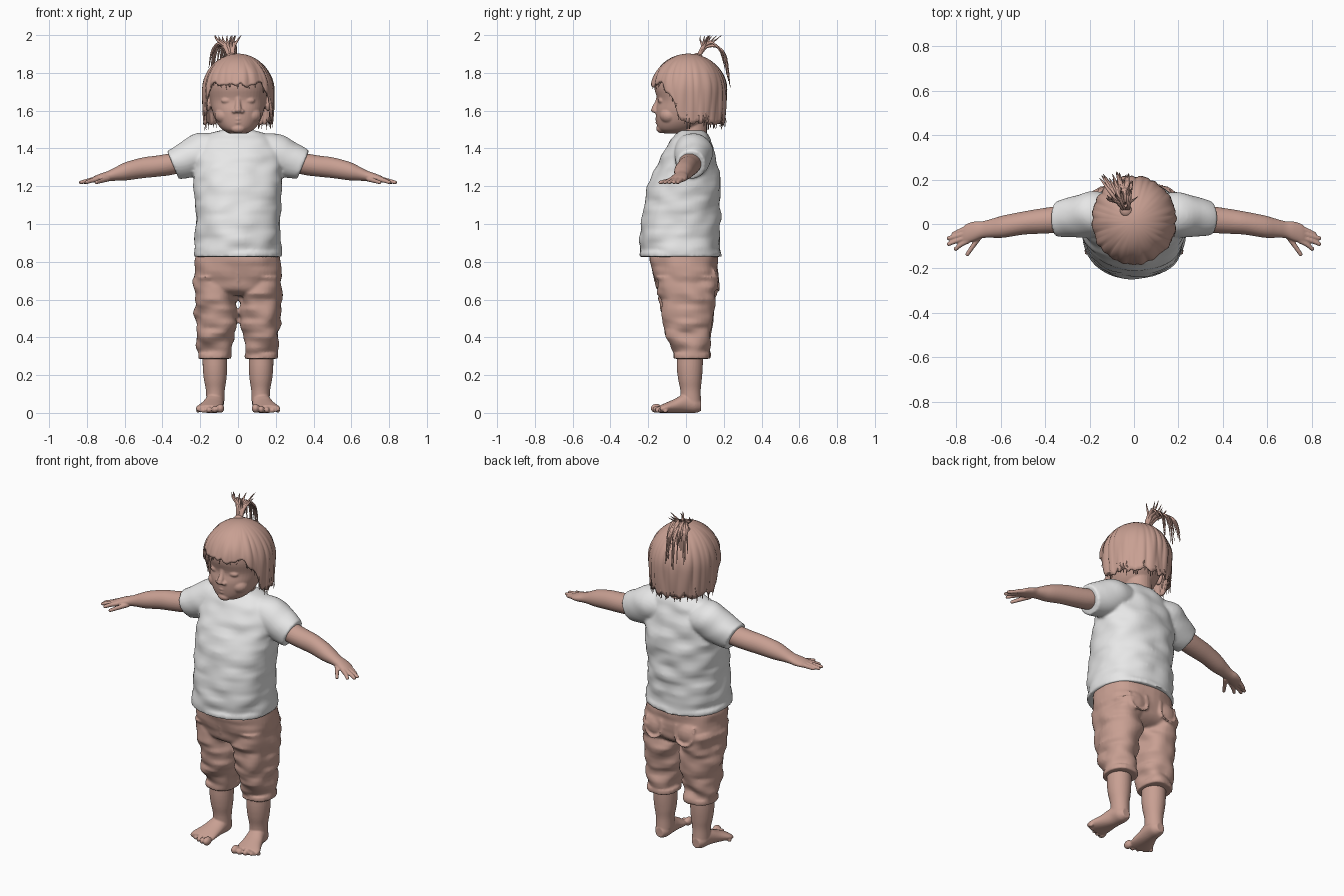
import bpy, bmesh, math, random
from mathutils import Vector, noise

random.seed(4)
X, Y, Z = Vector((1, 0, 0)), Vector((0, 1, 0)), Vector((0, 0, 1))
cube = bpy.data.objects.get("Cube")
if cube:
    bpy.data.objects.remove(cube)


def material(name, colour):
    m = bpy.data.materials.new(name)
    m.use_nodes = True
    m.diffuse_color = (*colour, 1)
    m.node_tree.nodes["Principled BSDF"].inputs["Base Color"].default_value = (*colour, 1)
    return m


pink = material("warm pink", (.58, .35, .29))
white = material("soft white", (.8, .8, .8))


def spline(pts, steps):
    """Smooth curve through points of any dimension."""
    out = []
    for i in range(len(pts) - 1):
        a, b, c, d = (pts[max(i - 1, 0)], pts[i], pts[i + 1], pts[min(i + 2, len(pts) - 1)])
        for k in range(steps):
            t = k / steps
            out.append([q + t / 2 * (r - p + t * (2 * p - 5 * q + 4 * r - s + t * (3 * (q - r) + s - p)))
                        for p, q, r, s in zip(a, b, c, d)])
    return out + [list(pts[-1])]


def tube(bm, pts, side, axis=None, n=28, steps=4, fold=0, power=2, lean=0):
    """Loft of ellipses (x, y, z, radius along side, other radius)."""
    pts = spline(pts, steps)
    rings = []
    for i, p in enumerate(pts):
        c = Vector(p[:3])
        t = axis or (Vector(pts[min(i + 1, len(pts) - 1)][:3]) - Vector(pts[max(i - 1, 0)][:3])).normalized()
        u = (side - t * side.dot(t)).normalized()
        v = t.cross(u)
        ring = []
        for k in range(n):
            a = math.tau * k / n
            co, si = math.cos(a), math.sin(a)
            q = (u * math.copysign(abs(co) ** (2 / power), co) * p[3]
                 + v * math.copysign(abs(si) ** (2 / power), si) * p[4])
            q += q.normalized() * fold * noise.noise((c + q) * 9 + Z * c.z * 9)
            q += t * lean * q.z
            ring.append(bm.verts.new(c + q))
        rings.append(ring)
    for r, s in zip(rings, rings[1:]):
        for k in range(n):
            bm.faces.new((r[k], r[(k + 1) % n], s[(k + 1) % n], s[k]))
    bm.faces.new(rings[0])
    bm.faces.new(rings[-1])


def ball(bm, centre, size):
    made = bmesh.ops.create_uvsphere(bm, u_segments=20, v_segments=12, radius=1)["verts"]
    for v in made:
        v.co = Vector(a * b + c for a, b, c in zip(v.co, size, centre))


def finish(name, bm, mat, voxel=0, rounds=3, mirror=False):
    """Make the object; fuse overlapping shapes when a voxel size is given."""
    if mirror:
        for v in bm.verts:
            v.co.x = -v.co.x
    bmesh.ops.recalc_face_normals(bm, faces=bm.faces)
    me = bpy.data.meshes.new(name)
    bm.to_mesh(me)
    bm.free()
    me.materials.append(mat)
    me.polygons.foreach_set("use_smooth", [True] * len(me.polygons))
    ob = bpy.data.objects.new(name, me)
    bpy.context.scene.collection.objects.link(ob)
    if voxel:
        m = ob.modifiers.new("Fuse", "REMESH")
        m.mode, m.voxel_size, m.use_smooth_shade = "VOXEL", voxel, True
        m = ob.modifiers.new("Soften", "SMOOTH")
        m.factor, m.iterations = .5, rounds
    return ob


def flip(p, s):
    return (p[0] * s, *p[1:])


# Shirt: body, sleeves and hem band fused together
bm = bmesh.new()
tube(bm, [(0, -.03, .828, .23, .213), (0, -.03, .9, .228, .213), (0, -.03, 1, .224, .21),
          (0, -.02, 1.1, .226, .2), (0, -.01, 1.2, .232, .19), (0, .005, 1.3, .232, .162),
          (0, .015, 1.38, .222, .132), (0, .025, 1.44, .2, .105), (0, .03, 1.475, .16, .082),
          (0, .025, 1.495, .09, .075)], X, Z, n=64, fold=.014, power=2.25)
tube(bm, [(0, -.03, .826, .234, .216), (0, -.03, .85, .234, .216)], X, Z, n=64, power=2.25)
sleeve = [(.08, .035, 1.4, .085, .08), (.18, .045, 1.382, .103, .094),
          (.27, .035, 1.342, .092, .09), (.345, .025, 1.313, .079, .076)]
for s in (1, -1):
    tube(bm, [flip(p, s) for p in sleeve], Y, X * s, n=40, fold=.008, lean=.42)
finish("shirt", bm, white, .009)

# Trousers: hips, two legs with rolled cuffs, seat and back pockets
bm = bmesh.new()
tube(bm, [(0, -.012, .86, .215, .17), (0, -.01, .8, .226, .175), (0, .002, .7, .23, .168),
          (0, .005, .645, .2, .145), (0, .005, .62, .12, .1)], X, Z, n=48, fold=.012, power=2.4)
leg = [(.118, .003, .72, .112, .155), (.118, .008, .6, .11, .148), (.117, .008, .5, .107, .132),
       (.119, .012, .4, .098, .113), (.122, .028, .33, .086, .096), (.122, .03, .288, .084, .093)]
for s in (1, -1):
    tube(bm, [flip(p, s) for p in leg], X, Z, n=40, fold=.026, power=2.3)
    tube(bm, [(.122 * s, .031, z, .088, .096) for z in (.286, .312)], X, Z, power=2.3)
    ball(bm, (.1 * s, .09, .71), (.095, .085, .09))
    tube(bm, [(x * s, y, z, .006, .006) for x, y, z in
              ((.05, .166, .76), (.05, .172, .68), (.1, .176, .65), (.15, .165, .68), (.16, .15, .76))], Z + X, n=8)
tube(bm, [(0, -.178, .83, .008, .008), (0, -.172, .75, .008, .008), (0, -.15, .65, .006, .006)], X, n=8)
finish("trousers", bm, pink, .008, 2)

# Arms with hands, and lower legs with feet
arm = [(.26, .03, 1.34, .06, .058), (.35, .02, 1.318, .06, .058), (.43, .012, 1.306, .056, .056),
       (.5, .004, 1.298, .052, .055), (.59, -.012, 1.28, .05, .049), (.645, -.02, 1.266, .042, .037),
       (.685, -.026, 1.254, .038, .028), (.72, -.033, 1.246, .044, .024), (.755, -.043, 1.238, .043, .018),
       (.77, -.05, 1.234, .036, .014)]
fingers = [((.745, -.074), (.778, -.092), (.802, -.112)), ((.75, -.058), (.795, -.074), (.833, -.09)),
           ((.755, -.04), (.795, -.053), (.834, -.064)), ((.75, -.02), (.785, -.032), (.812, -.044)),
           ((.69, -.05), (.722, -.095), (.75, -.136))]
shin = [(.122, .022, .36, .064, .068), (.122, .02, .25, .065, .069), (.121, .021, .18, .06, .063),
        (.12, .024, .12, .05, .054), (.12, .026, .06, .048, .054)]
foot = [(.121, .08, .038, .025, .028), (.121, .05, .045, .044, .045), (.125, 0, .052, .05, .052),
        (.138, -.06, .037, .06, .037), (.15, -.11, .026, .072, .026), (.152, -.138, .02, .068, .02)]
for s, tag in ((1, "left"), (-1, "right")):
    bm = bmesh.new()
    tube(bm, arm, Y, X)
    for f in fingers:
        z = 1.238
        tube(bm, [(x, y, z - .009 * i, .014 - .002 * i, .013 - .002 * i)
                  for i, (x, y) in enumerate(f)], Z, n=12)
        ball(bm, (*f[-1], z - .018), (.01, .01, .009))
    finish(tag + "_arm", bm, pink, .0045, 2, s < 0)
    bm = bmesh.new()
    tube(bm, shin, X, Z)
    tube(bm, foot, X, -Y)
    for i in range(5):
        r = .024 - .0025 * i - (.003 if i else 0)
        ball(bm, (.093 + .03 * i, -.157 + .003 * i * i, r), (r * .85, r * 1.25, r))
    finish(tag + "_leg", bm, pink, .005, 2, s < 0)

# Head: skull, neck and facial features fused together
bm = bmesh.new()
tube(bm, [(0, -.06, 1.48, .045, .055), (0, -.05, 1.5, .083, .095), (0, -.03, 1.54, .115, .127),
          (0, -.01, 1.6, .137, .15), (0, .005, 1.655, .148, .156), (0, .01, 1.72, .158, .178),
          (0, .012, 1.78, .152, .174), (0, .015, 1.83, .13, .145), (0, .015, 1.865, .07, .08)],
     X, Z, n=48, power=2.15)
tube(bm, [(0, .035, 1.43, .082, .075), (0, .035, 1.5, .076, .075), (0, .03, 1.58, .078, .08)], X, Z)
tube(bm, [(0, -.138, 1.69, .016, .015), (0, -.15, 1.645, .014, .014), (0, -.168, 1.61, .018, .016)], X, n=12)
ball(bm, (0, -.168, 1.603), (.018, .018, .015))
ball(bm, (0, -.128, 1.505), (.04, .03, .025))
for s in (1, -1):
    ball(bm, (.02 * s, -.16, 1.597), (.014, .014, .011))
    ball(bm, (.07 * s, -.09, 1.575), (.054, .05, .045))
    ball(bm, (.056 * s, -.128, 1.653), (.034, .02, .017))
    ball(bm, (.158 * s, .02, 1.635), (.014, .028, .04))
for z, y, r in ((1.556, -.155, .009), (1.538, -.152, .01)):
    tube(bm, [(-.042, y + .022, z - .002, .003, .003), (0, y, z, r, r),
              (.042, y + .022, z - .002, .003, .003)], Z, n=12)
finish("head", bm, pink, .005, 2)


# Hair cap: rows run from crown to an uneven hem, short over the face
def scalp(a, u, grow=1):
    c, s = math.cos(a), math.sin(a)
    k = min(max((c - .05) / .7, 0), 1)
    hem = 1.535 + .2 * k * k * (3 - 2 * k) + .03 * noise.noise((c * 6, s * 6, 2))
    top, mid = .19, 1.7
    quarter = top * math.pi / 2
    d = u * (quarter + mid - hem if hem < mid else top * math.acos((hem - mid) / top))
    if d < quarter:
        r, z = math.sin(d / top), mid + top * math.cos(d / top)
    else:
        r, z = 1 - 2 * (d - quarter) ** 2, mid - (d - quarter)
    r *= grow * (1 + .05 * min(u * 2, 1) * noise.noise((c * 9, s * 9, u * 2)))
    return Vector((.178 * r * s, .014 - .19 * r * c, z))


bm = bmesh.new()
n, rows = 120, 20
grid = [[bm.verts.new(scalp(math.tau * i / n, max(j, .2) / rows)) for i in range(n)] for j in range(rows + 1)]
bm.faces.new(grid[0])
for p, q in zip(grid, grid[1:]):
    for i in range(n):
        bm.faces.new((p[i], p[(i + 1) % n], q[(i + 1) % n], q[i]))
cap = finish("hair_cap", bm, pink)
m = cap.modifiers.new("Thickness", "SOLIDIFY")
m.thickness, m.offset = .012, -1

# Loose locks over the cap, flicking outward at the hem
bm = bmesh.new()
for i in range(110):
    a = math.tau * (i + random.random()) / 110
    start, sway = random.uniform(.15, .6), random.uniform(-.12, .12)
    low = 1 if math.cos(a) < .3 else 0
    end = random.uniform(.98, 1.08)
    path = []
    for k in range(5):
        t = k / 4
        p = scalp(a + sway * t * t, start + (end - start) * t, 1.005 + .07 * low * max(t - .6, 0) * random.random() * 4)
        w = .011 * (1 - .85 * t * t) if k else .002
        path.append((*p, w, w * .6))
    tube(bm, path, Vector((math.cos(a), math.sin(a), 0)), n=6, steps=3)
finish("hair_locks", bm, pink)

# Ponytail: a tied bunch fanning up and falling back
bm = bmesh.new()
ball(bm, (-.035, .06, 1.885), (.028, .028, .02))
for i in range(44):
    f, g = random.uniform(-1, 1), random.random()
    path = [(-.035 + .01 * f, .06, 1.875, .008, .008),
            (-.045 + .025 * f, .085 + .02 * g, 1.935, .009, .008),
            (-.06 + .05 * f, .13 + .04 * g, 1.965 - .03 * g, .007, .006),
            (-.07 + .07 * f, .17 + .045 * g, 1.93 - .05 * g, .005, .004),
            (-.075 + .08 * f, .185 + .05 * g, 1.9 - .18 * g, .001, .001)]
    if i % 4 == 0:
        path = path[:2] + [(-.06 + .07 * f, .07 + .09 * g, 1.975, .005, .004),
                           (-.06 + .09 * f, .07 + .12 * g, 1.998, .001, .001)]
    tube(bm, path, X, n=6, steps=4)
finish("ponytail", bm, pink)
